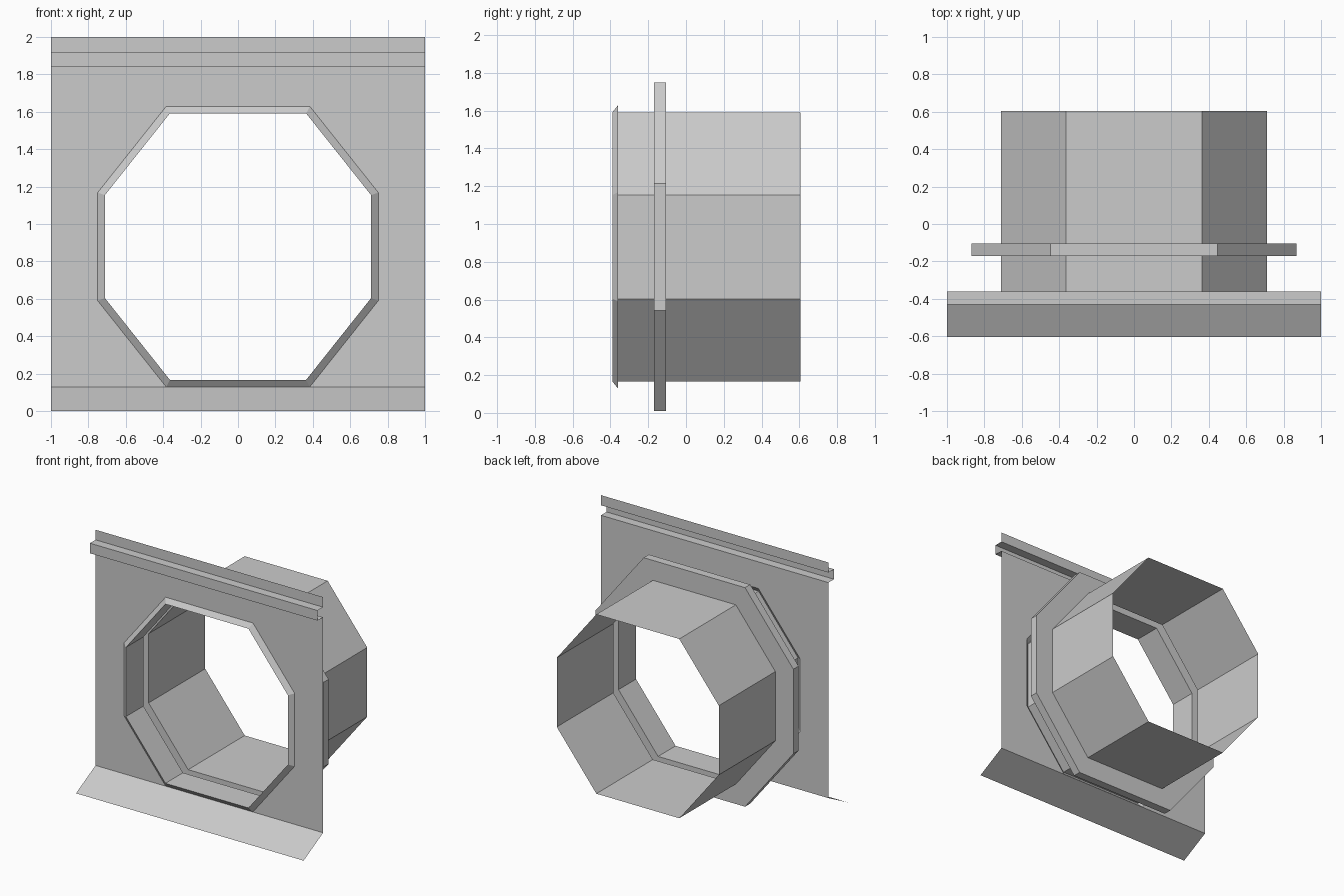
import bpy, bmesh

if "Cube" in bpy.data.objects:
    bpy.data.objects.remove(bpy.data.objects["Cube"])

CZ = 0.879                     # height of the octagon centre
PLATE_Y = -0.36
FOLD_Z, LEDGE_Z = 0.128, 1.84  # lower and upper limits of the flat plate


def octagon(r, y):
    """Slightly squashed octagon, counter-clockwise seen from the front."""
    a, b = 0.512 * r, 0.386 * r
    pts = [(-a, -r), (a, -r), (r, -b), (r, b), (a, r), (-a, r), (-r, b), (-r, -b)]
    return [(x, y, CZ + z) for x, z in pts]


def loft(bm, rings, closed=True, flip=False):
    loops = [[bm.verts.new(p) for p in ring] for ring in rings]
    n = len(rings[0])
    for lo, hi in zip(loops, loops[1:]):
        for i in range(n if closed else n - 1):
            j = (i + 1) % n
            f = [lo[i], lo[j], hi[j], hi[i]]
            bm.faces.new(f[::-1] if flip else f)


def finish(bm, name):
    bmesh.ops.remove_doubles(bm, verts=bm.verts, dist=0.0005)
    me = bpy.data.meshes.new(name)
    bm.to_mesh(me)
    bm.free()
    ob = bpy.data.objects.new(name, me)
    bpy.context.collection.objects.link(ob)
    return ob


# Front plate: rectangle joined to the octagonal hole and its bevelled lip
bm = bmesh.new()
hole = octagon(0.75, PLATE_Y)
outer = [(1 if x > 0 else -1, PLATE_Y, LEDGE_Z if z > CZ else FOLD_Z) for x, _, z in hole]
loft(bm, [outer, hole, octagon(0.712, -0.39)])
# Sloping apron below and folded ledge above
for profile in ([(-0.605, 0), (PLATE_Y, FOLD_Z)],
                [(PLATE_Y, LEDGE_Z), (-0.43, LEDGE_Z), (-0.43, 1.92), (PLATE_Y, 1.92), (PLATE_Y, 2)]):
    loft(bm, [[(-1, y, z), (1, y, z)] for y, z in profile], closed=False)
finish(bm, "front_plate")

# Open pipe with a hollow raised collar
bm = bmesh.new()
loft(bm, [octagon(r, y) for r, y in [(0.712, -0.39), (0.712, -0.17), (0.87, -0.17),
                                     (0.87, -0.105), (0.712, -0.105), (0.712, 0.605)]], flip=True)
finish(bm, "collared_pipe")
